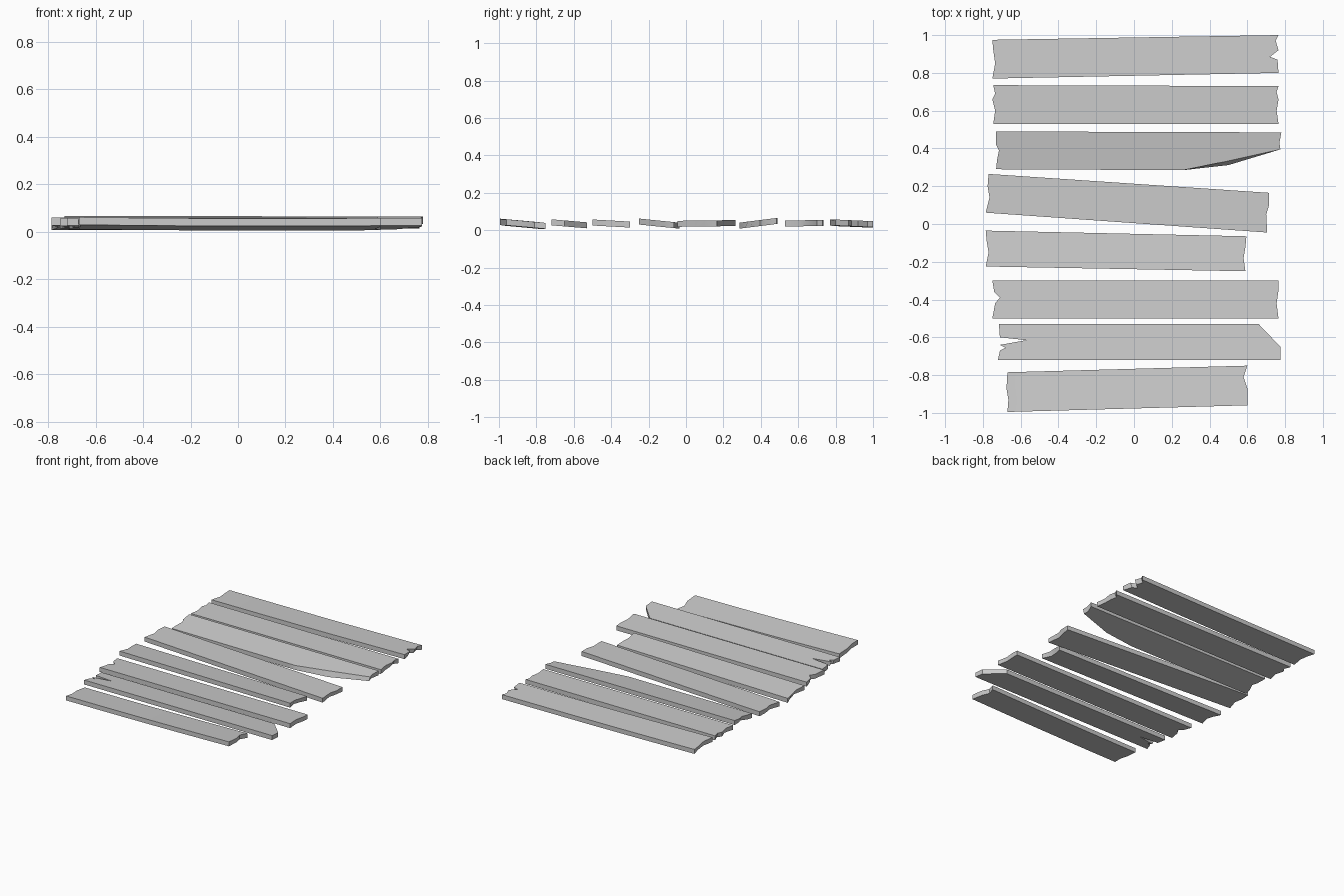
import bpy
import bmesh
import math
import random

random.seed(4)
cube = bpy.data.objects.get("Cube")
if cube:
    bpy.data.objects.remove(cube, do_unlink=True)

wood = bpy.data.materials.new("weathered_grey")
wood.use_nodes = True
grey = (0.6, 0.6, 0.6, 1)
wood.diffuse_color = grey
wood.node_tree.nodes["Principled BSDF"].inputs["Base Color"].default_value = grey

THICK = 0.032


def plank(name, left, right, z_front, z_back, sag=0.0):
    """Board from its two broken ends; each end runs front to back as (x, y[, top shift in y])."""
    outline = left[::-1] + right
    ys = [p[1] for p in outline]
    y0, y1 = min(ys), max(ys)
    bm = bmesh.new()
    low, high = [], []
    for i, p in enumerate(outline):
        x, y = p[0], p[1]
        shift = p[2] if len(p) > 2 else 0
        # splintered ends: the lower edge is pulled in a little
        inner = i not in (0, len(left) - 1, len(left), len(outline) - 1)
        pull = random.uniform(0, 0.015) if inner and not shift else 0
        low.append(bm.verts.new((x - math.copysign(pull, x), y, 0)))
        high.append(bm.verts.new((x, y + shift, THICK)))
    bm.faces.new(high)
    bm.faces.new(low[::-1])
    n = len(outline)
    for i in range(n):
        j = (i + 1) % n
        bm.faces.new((low[i], low[j], high[j], high[i]))
    # cross cuts so the board can bow
    for k in (-2, -1, 0, 1):
        bmesh.ops.bisect_plane(bm, geom=bm.verts[:] + bm.edges[:] + bm.faces[:],
                               plane_co=(k * 0.2, 0, 0), plane_no=(1, 0, 0))
    for v in bm.verts:
        t = (v.co.y - y0) / (y1 - y0)
        bow = max(0, 1 - (v.co.x / 0.7) ** 2)
        v.co.z += z_front + (z_back - z_front) * t - sag * bow
    bmesh.ops.recalc_face_normals(bm, faces=bm.faces)
    mesh = bpy.data.meshes.new(name)
    bm.to_mesh(mesh)
    bm.free()
    mesh.materials.append(wood)
    obj = bpy.data.objects.new(name, mesh)
    bpy.context.collection.objects.link(obj)
    bpy.ops.object.select_all(action="DESELECT")
    obj.select_set(True)
    bpy.context.view_layer.objects.active = obj
    bpy.ops.object.shade_smooth_by_angle(angle=math.radians(30))


# Boards from front to back
plank("plank_front",
      [(-.67, -.995), (-.665, -.93), (-.675, -.87), (-.67, -.785)],
      [(.6, -.96), (.6, -.87), (.58, -.81), (.6, -.75)], .03, .008, .004)
plank("plank_split",
      [(-.72, -.72), (-.71, -.67), (-.68, -.655), (-.71, -.64),
       (-.57, -.615), (-.71, -.6), (-.715, -.53)],
      [(.775, -.72), (.775, -.65), (.66, -.53)], .026, .01)
plank("plank_third",
      [(-.75, -.5), (-.735, -.42), (-.71, -.39), (-.74, -.36), (-.75, -.3)],
      [(.765, -.5), (.755, -.42), (.765, -.35), (.765, -.3)], .025, .014)
plank("plank_short",
      [(-.785, -.225), (-.77, -.15), (-.78, -.09), (-.785, -.035)],
      [(.59, -.25), (.58, -.18), (.59, -.12), (.595, -.065)], .03, .008)
plank("plank_askew",
      [(-.785, .06), (-.765, .14), (-.775, .2), (-.77, .265)],
      [(.705, -.045), (.7, .05), (.715, .1), (.715, .165)], .018, .022)
plank("plank_chipped",
      [(-.73, .29), (-.725, .34), (-.715, .39), (-.73, .42), (-.73, .49)],
      [(.26, .285), (.5, .312, .022), (.775, .395), (.77, .43), (.78, .485)], .008, .034)
plank("plank_seventh",
      [(-.745, .53), (-.735, .6), (-.75, .66), (-.735, .69), (-.745, .735)],
      [(.765, .53), (.755, .6), (.765, .66), (.755, .7), (.765, .73)], .02, .022)
plank("plank_back",
      [(-.75, .77), (-.735, .85), (-.745, .92), (-.75, .975)],
      [(.765, .8), (.76, .87), (.72, .885), (.765, .92), (.75, .97), (.765, 1)], .026, .016, .003)
